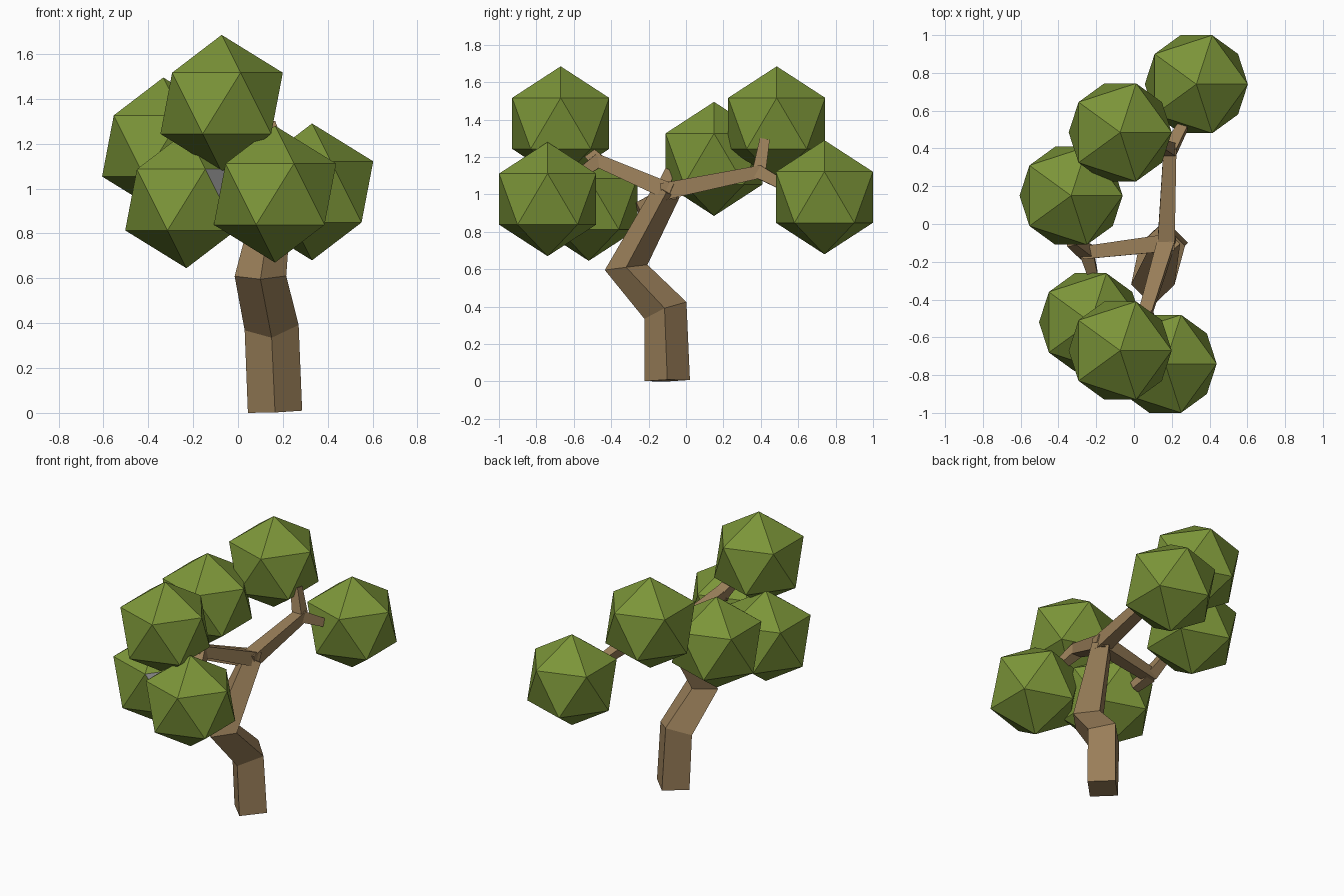
import bpy, bmesh, math
from mathutils import Vector

if "Cube" in bpy.data.objects:
    bpy.data.objects.remove(bpy.data.objects["Cube"])


def material(name, rgb):
    m = bpy.data.materials.new(name)
    m.diffuse_color = (*rgb, 1)
    m.use_nodes = True
    m.node_tree.nodes["Principled BSDF"].inputs["Base Color"].default_value = m.diffuse_color
    return m


BARK = material("bark", (0.32, 0.21, 0.10))
LEAF = material("leaf", (0.20, 0.30, 0.04))
GREY = material("bare_grey", (0.4, 0.4, 0.4))


def add_object(name, bm, *mats):
    bmesh.ops.recalc_face_normals(bm, faces=bm.faces)
    mesh = bpy.data.meshes.new(name)
    bm.to_mesh(mesh)
    bm.free()
    for m in mats:
        mesh.materials.append(m)
    bpy.context.collection.objects.link(bpy.data.objects.new(name, mesh))


def limb(name, points, radii, turn=0.0):
    """Four-sided tapered tube through the points."""
    pts = [Vector(p) for p in points]
    bm = bmesh.new()
    rings = []
    for i, (p, r) in enumerate(zip(pts, radii)):
        t = Vector()
        if i > 0:
            t += (p - pts[i - 1]).normalized()
        if i < len(pts) - 1:
            t += (pts[i + 1] - p).normalized()
        t.normalize()
        ref = Vector((1, 0, 0)) if abs(t.x) < 0.8 else Vector((0, 1, 0))
        u = (ref - t * ref.dot(t)).normalized()
        v = t.cross(u)
        rings.append([bm.verts.new(p + r * (u * math.cos(a) + v * math.sin(a)))
                      for a in (turn + k * math.pi / 2 for k in range(4))])
    for a, b in zip(rings, rings[1:]):
        for k in range(4):
            j = (k + 1) % 4
            bm.faces.new((a[k], a[j], b[j], b[k]))
    bm.faces.new(rings[0])
    bm.faces.new(rings[-1])
    add_object(name, bm, BARK)


# Crooked trunk up to the main fork
FORK = (0.17, -0.10, 1.02)
limb("trunk", [(0.165, -0.10, 0.005), (0.15, -0.11, 0.38), (0.10, -0.32, 0.61), FORK],
     [0.121, 0.121, 0.115, 0.075])

# Three main branches, each splitting into two twigs
branches = {
    "back": ((0.19, 0.39, 1.12), [(0.14, 0.42, 1.29), (0.26, 0.52, 1.05)]),
    "front": ((0.06, -0.47, 1.18), [(0.01, -0.57, 1.27), (0.11, -0.58, 1.10)]),
    "left": ((-0.25, -0.15, 0.98), [(-0.33, -0.09, 1.12), (-0.22, -0.26, 0.93)]),
}
for side, (node, tips) in branches.items():
    f, n = Vector(FORK), Vector(node)
    start = f - (n - f).normalized() * 0.03
    end = n + (n - f).normalized() * 0.02
    limb(side + "_branch", [start, end], [0.065, 0.048], math.pi / 4)
    for i, tip in enumerate(tips):
        limb(f"{side}_twig_{i + 1}", [node, tip], [0.05, 0.038], math.pi / 4)

# Icosahedral leaf clumps
clumps = [(0.33, 0.74, 0.985), (-0.073, 0.485, 1.38), (-0.333, 0.15, 1.19),
          (-0.23, -0.52, 0.95), (-0.073, -0.67, 1.38), (0.165, -0.74, 0.975)]
for i, c in enumerate(clumps):
    bm = bmesh.new()
    bmesh.ops.create_icosphere(bm, subdivisions=1, radius=0.305)
    if i == 3:
        # one facet of this clump is plain grey
        aim = Vector((0.79, -0.57, 0.19))
        max(bm.faces, key=lambda f: f.calc_center_median().dot(aim)).material_index = 1
    bmesh.ops.translate(bm, verts=bm.verts, vec=c)
    add_object(f"leaf_clump_{i + 1}", bm, LEAF, GREY)
